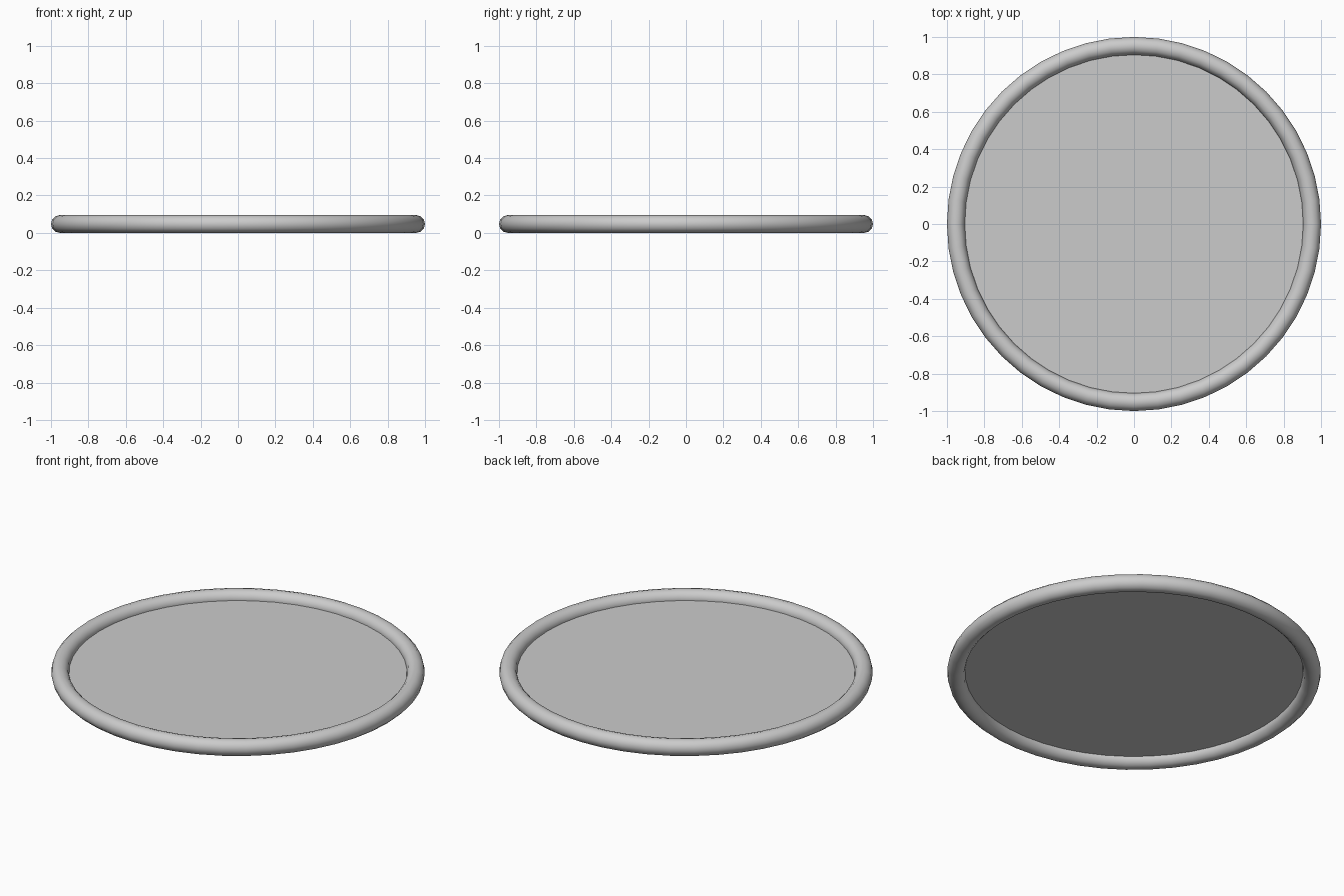
import bpy

if "Cube" in bpy.data.objects:
    bpy.data.objects.remove(bpy.data.objects["Cube"])

R = 1 / 1.05      # ring radius
r = R * 0.05      # tube radius

# Rounded rim
bpy.ops.mesh.primitive_torus_add(major_segments=48, minor_segments=12,
                                 major_radius=R, minor_radius=r, location=(0, 0, r))
rim = bpy.context.object
rim.name = "rim"
bpy.ops.object.shade_smooth()

# Flat panel across the middle of the rim
bpy.ops.mesh.primitive_circle_add(vertices=48, radius=R - r * 0.8,
                                  fill_type='NGON', location=(0, 0, r))
bpy.context.object.name = "panel"
